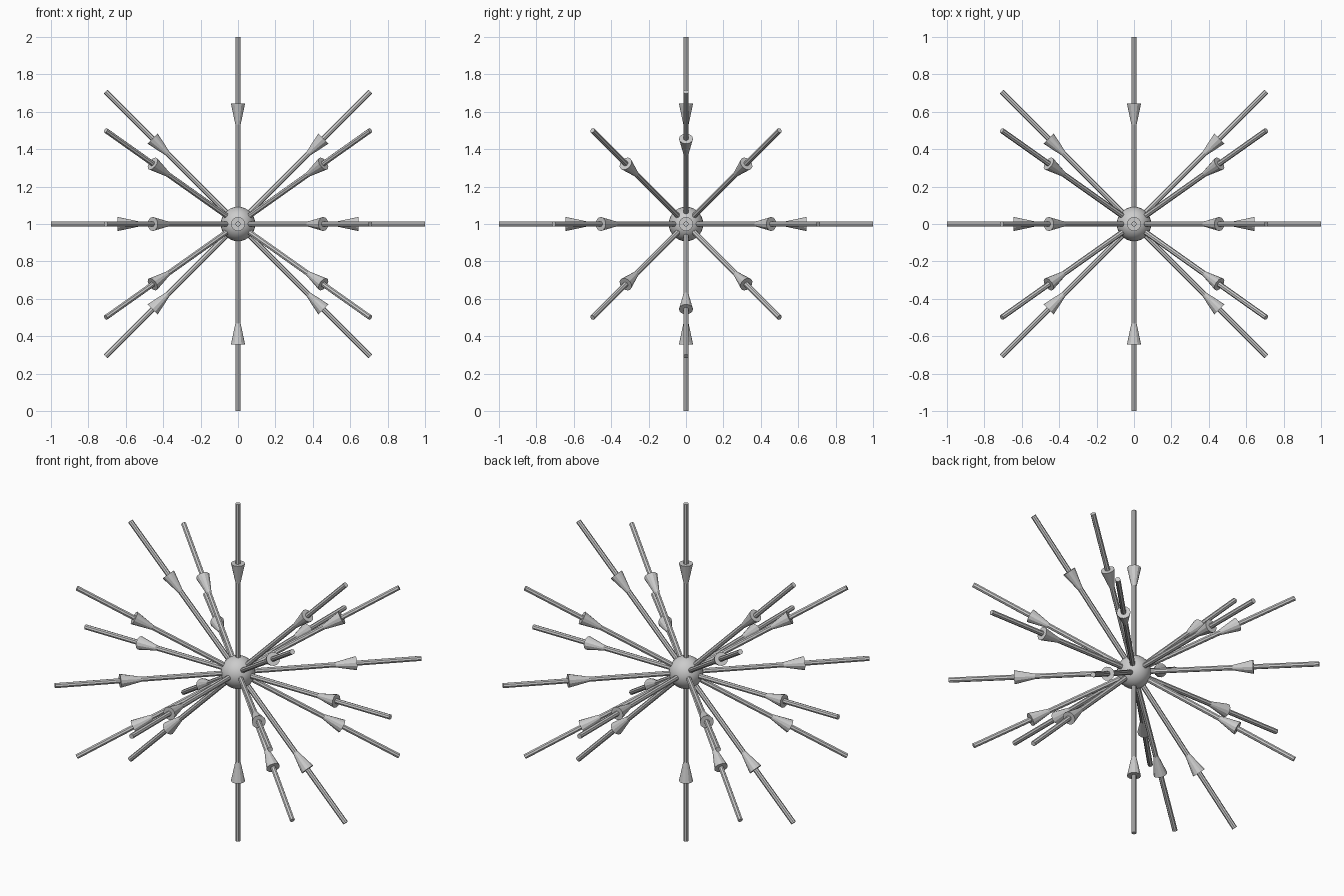
import bpy
from math import sin, cos, pi
from mathutils import Vector

if "Cube" in bpy.data.objects:
    bpy.data.objects.remove(bpy.data.objects["Cube"])

CENTRE = Vector((0, 0, 1))


def field_line(d):
    """A thin rod pointing along d with an arrowhead aimed at the centre."""
    d = d.normalized()
    # thin rod from inside the ball to radius 1
    r0, r1 = 0.03, 1.0
    bpy.ops.mesh.primitive_cylinder_add(
        vertices=8, radius=0.0145, depth=r1 - r0,
        location=CENTRE + d * (r0 + r1) / 2,
        rotation=d.to_track_quat('Z', 'Y').to_euler())
    bpy.context.object.name = "field_line"
    # arrowhead, wide end outward
    outer, length = 0.645, 0.18
    bpy.ops.mesh.primitive_cone_add(
        vertices=12, radius1=0.038, radius2=0, depth=length,
        location=CENTRE + d * (outer - length / 2),
        rotation=(-d).to_track_quat('Z', 'Y').to_euler())
    bpy.context.object.name = "arrowhead"


# central ball
bpy.ops.mesh.primitive_uv_sphere_add(segments=32, ring_count=16,
                                     radius=0.092, location=CENTRE)
bpy.context.object.name = "centre_ball"
bpy.ops.object.shade_smooth_by_angle()

# lines along the six axis directions
for s in (-1, 1):
    for axis in ((1, 0, 0), (0, 1, 0), (0, 0, 1)):
        field_line(Vector(axis) * s)

# a ring of eight lines at 45 degrees around each end of the x axis
for s in (-1, 1):
    for i in range(8):
        a = i * pi / 4
        field_line(Vector((s, cos(a), sin(a))))
